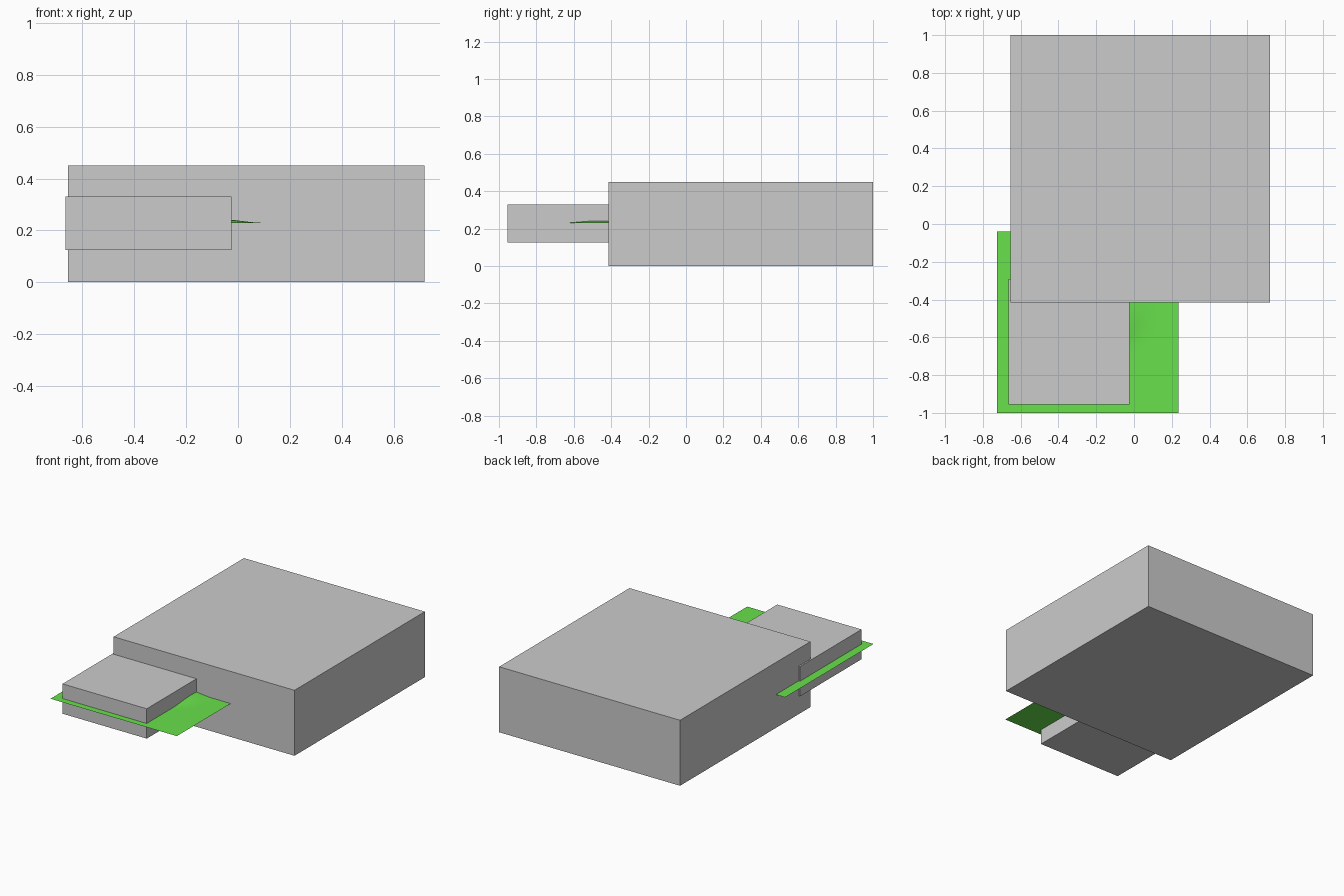
import bpy, bmesh
from mathutils import Vector

if "Cube" in bpy.data.objects:
    bpy.data.objects.remove(bpy.data.objects["Cube"])


def make_object(name, bm):
    mesh = bpy.data.meshes.new(name)
    bm.to_mesh(mesh)
    bm.free()
    obj = bpy.data.objects.new(name, mesh)
    bpy.context.collection.objects.link(obj)
    return obj


def box(name, lo, hi):
    lo, hi = Vector(lo), Vector(hi)
    bm = bmesh.new()
    bmesh.ops.create_cube(bm, size=1)
    bmesh.ops.scale(bm, vec=hi - lo, verts=bm.verts)
    bmesh.ops.translate(bm, vec=(lo + hi) / 2, verts=bm.verts)
    return make_object(name, bm)


# Main block and the smaller block running into its front left corner
box("main_block", (-0.655, -0.415, 0), (0.72, 1.0, 0.45))
box("front_block", (-0.665, -0.955, 0.125), (-0.025, -0.29, 0.33))

# Thin lawn sheet, flat apart from one low mound beside the front block
bm = bmesh.new()
bmesh.ops.create_grid(bm, x_segments=40, y_segments=40, size=0.48)
bmesh.ops.translate(bm, vec=(-0.245, -0.52, 0.229), verts=bm.verts)
mound = Vector((-0.12, -0.47))
for v in bm.verts:
    r = (v.co.xy - mound).length / 0.22
    if r < 1:
        v.co.z += 0.018 * (1 - r * r) ** 2
lawn = make_object("lawn_sheet", bm)
lawn.data.shade_smooth()

green = bpy.data.materials.new("lawn_green")
green.diffuse_color = (0.14, 0.75, 0.07, 1)
green.use_nodes = True
green.node_tree.nodes["Principled BSDF"].inputs["Base Color"].default_value = green.diffuse_color
lawn.data.materials.append(green)
